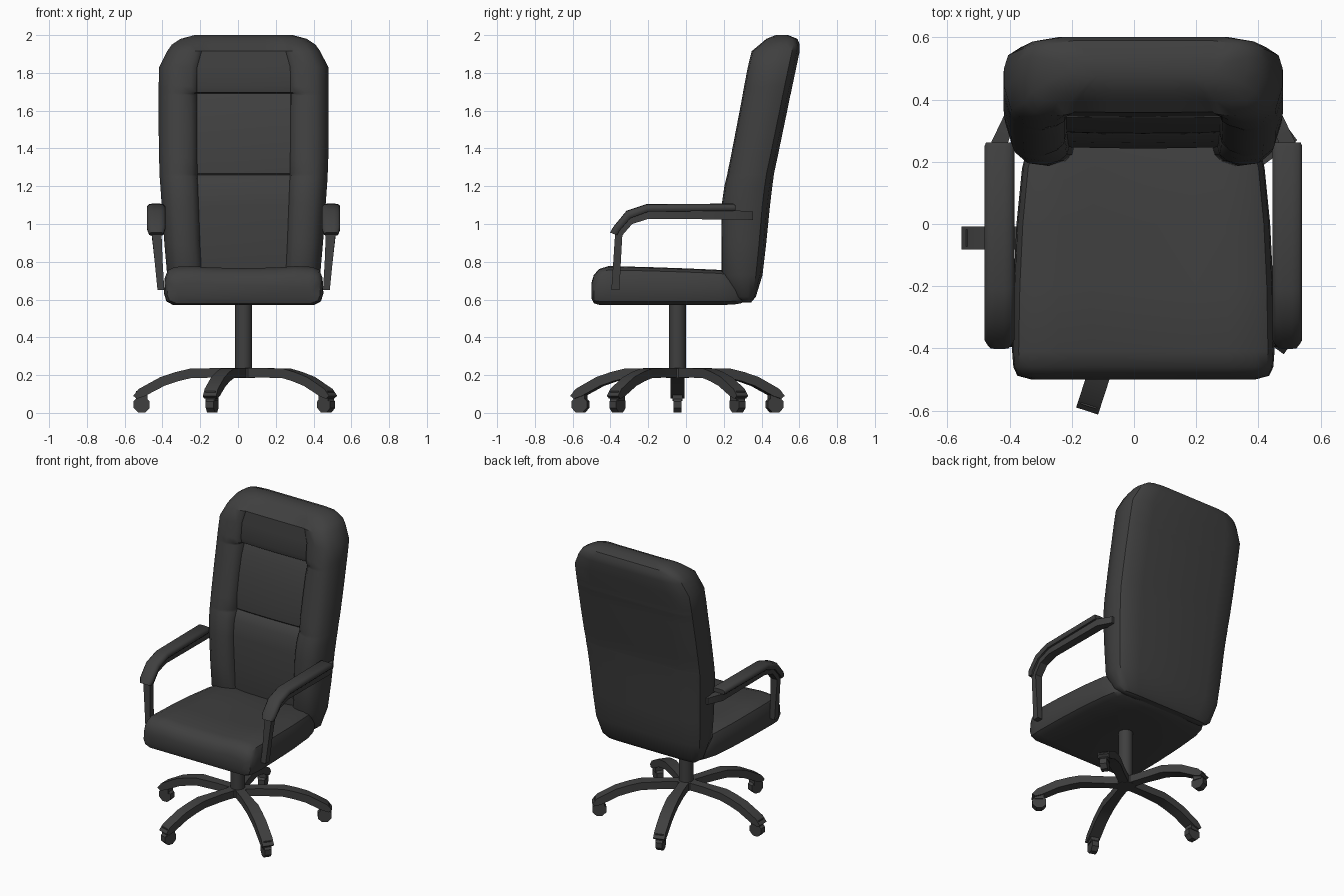
import bpy, bmesh, math
from mathutils import Vector, Matrix

if "Cube" in bpy.data.objects:
    bpy.data.objects.remove(bpy.data.objects["Cube"])

CX, CY = 0.03, -0.045          # axis of the chair

mat = bpy.data.materials.new("charcoal")
mat.diffuse_color = (0.05, 0.05, 0.05, 1)
mat.use_nodes = True
mat.node_tree.nodes["Principled BSDF"].inputs["Base Color"].default_value = mat.diffuse_color


def finish(bm, name, angle=40):
    bmesh.ops.recalc_face_normals(bm, faces=bm.faces)
    me = bpy.data.meshes.new(name)
    bm.to_mesh(me)
    bm.free()
    me.materials.append(mat)
    ob = bpy.data.objects.new(name, me)
    bpy.context.collection.objects.link(ob)
    bpy.ops.object.select_all(action='DESELECT')
    ob.select_set(True)
    bpy.context.view_layer.objects.active = ob
    bpy.ops.object.shade_smooth_by_angle(angle=math.radians(angle))
    return ob


def loft(name, rings, angle=40, xf=None):
    """Skin a list of closed rings and cap both ends."""
    bm = bmesh.new()
    vs = [[bm.verts.new(p) for p in r] for r in rings]
    n = len(rings[0])
    for a, b in zip(vs, vs[1:]):
        for i in range(n):
            j = (i + 1) % n
            bm.faces.new((a[i], a[j], b[j], b[i]))
    bm.faces.new(vs[0])
    bm.faces.new(vs[-1])
    if xf:
        bm.transform(xf)
    return finish(bm, name, angle)


def cylinder(name, r, depth, sides, xf):
    bm = bmesh.new()
    bmesh.ops.create_cone(bm, cap_ends=True, segments=sides, radius1=r, radius2=r, depth=depth)
    bm.transform(xf)
    return finish(bm, name)


def mirrored(half):
    """Half section (first and last point on x = 0) -> full closed section."""
    return half + [(-x, v) for x, v in half[-2:0:-1]]


# seat cushion: sections along y (y, half width, bottom, top)
rings = []
for y, w, z0, z1 in [(-.50, .36, .605, .69), (-.488, .405, .58, .73), (-.46, .418, .572, .762),
                     (-.41, .422, .57, .777), (-.2, .418, .57, .772), (0, .408, .57, .765),
                     (.18, .39, .57, .757), (.26, .37, .575, .742), (.29, .35, .58, .70),
                     (.31, .33, .59, .65)]:
    h = z1 - z0
    half = [(0, z0), (.88 * w, z0), (.97 * w, z0 + .1 * h), (w, z0 + .3 * h), (.99 * w, z0 + .7 * h),
            (.95 * w, z0 + .9 * h), (.86 * w, z1 - .004), (.65 * w, z1), (.4 * w, z1 - .008), (0, z1 - .01)]
    rings.append([(CX + x, y, z) for x, z in mirrored(half)])
loft("seat", rings)

# backrest: sections along z (z, front y, back y, half width, panel recess)
rings = []
for z, yf, yb, w, rec in [
        (.585, .295, .345, .33, .01), (.615, .24, .37, .37, .03), (.73, .187, .405, .405, .06),
        (.9, .187, .425, .42, .062), (1.1, .189, .445, .434, .058), (1.2, .203, .457, .441, .062),
        (1.252, .216, .464, .445, .075), (1.26, .218, .465, .445, .083), (1.268, .219, .466, .445, .075),
        (1.35, .236, .484, .448, .06), (1.5, .265, .515, .45, .058), (1.62, .288, .54, .45, .064),
        (1.68, .299, .552, .45, .08), (1.69, .301, .555, .45, .083), (1.697, .302, .556, .45, .05),
        (1.73, .308, .563, .45, .035), (1.83, .327, .584, .448, .025), (1.915, .348, .602, .405, .012),
        (1.95, .39, .602, .38, .006), (1.98, .425, .59, .335, .003), (2.0, .475, .54, .26, 0)]:
    d = yb - yf
    half = [(0, yb), (.66 * w, yb), (.88 * w, yb - .06 * d), (.97 * w, yb - .16 * d), (w, yb - .32 * d),
            (w, yf + .45 * d), (.95 * w, yf + .16 * d), (.86 * w, yf + .03 * d), (.73 * w, yf),
            (.62 * w, yf + .25 * rec), (.565 * w, yf + .6 * rec), (.55 * w, yf + rec),
            (.3 * w, yf + .95 * rec), (0, yf + .93 * rec)]
    rings.append([(CX + x, y, z) for x, y in mirrored(half)])
loft("backrest", rings, 38)

# armrests: flat frame and padded top, both sides
frame = [((-.395, .65), (-.352, .65), .438, .036), ((-.385, .80), (-.345, .80), .450, .042),
         ((-.375, .955), (-.337, .94), .461, .052), ((-.305, 1.04), (-.285, 1.0), .463, .055),
         ((-.215, 1.073), (-.20, 1.027), .463, .055), ((.26, 1.072), (.26, 1.024), .463, .055),
         ((.355, 1.066), (.355, 1.022), .425, .04)]
pad = [((-.402, .955), (-.365, .94), .8), ((-.385, .985), (-.352, .965), 1), ((-.315, 1.07), (-.295, 1.03), 1),
       ((-.21, 1.105), (-.20, 1.065), 1), ((.25, 1.108), (.25, 1.07), 1), ((.262, 1.10), (.262, 1.072), .9)]
for s, side in ((-1, "left"), (1, "right")):
    rings = []
    for o, i, x, w in frame:
        rings.append([(CX + s * (x + k * w / 2), *p) for k, p in ((-1, o), (1, o), (1, i), (-1, i))])
    loft(side + "_arm_frame", rings, 30)
    rings = []
    for o, i, k in pad:
        o, i = Vector(o), Vector(i)
        sec = [(-.04, 0), (.04, 0), (.048, .25), (.048, .65), (.036, .95), (.015, 1),
               (-.015, 1), (-.036, .95), (-.048, .65), (-.048, .25)]
        rings.append([(CX + s * (.463 + k * a), *i.lerp(o, t)) for a, t in sec])
    loft(side + "_arm_pad", rings, 45)

# gas column and hub
cylinder("column", .045, .39, 16, Matrix.Translation((CX, CY, .385)))
cylinder("hub", .06, .05, 20, Matrix.Translation((CX, CY, .211)))

# five-star base with casters (radius, top z, bottom radius, bottom z)
leg = [(0, .237, 0, .187), (.15, .237, .15, .187), (.285, .234, .28, .184), (.36, .216, .345, .168),
       (.44, .19, .42, .143), (.555, .127, .525, .088), (.585, .09, .565, .075)]
for n in range(5):
    xf = Matrix.Translation((CX, CY, 0)) @ Matrix.Rotation(math.radians(36 + 72 * n), 4, 'Z')
    rings = []
    for k, (r1, z1, r0, z0) in enumerate(leg):
        w = .03 if k < 2 else .037
        rings.append([(r1, -w, z1), (r1, w, z1), (r0, w, z0), (r0, -w, z0)])
    loft("base_leg_%d" % (n + 1), rings, 30, xf)
    # caster fork and wheel
    rings = [[(.54 + a * .03, b * .027, z) for a, b in ((-1, -1), (1, -1), (1, 1), (-1, 1))]
             for z in (.062, .115)]
    loft("caster_fork_%d" % (n + 1), rings, 30, xf)
    cylinder("caster_wheel_%d" % (n + 1), .046, .044, 8,
             xf @ Matrix.Translation((.54, 0, .0435)) @ Matrix.Rotation(math.pi / 2, 4, 'X')
             @ Matrix.Rotation(math.pi / 8, 4, 'Z'))
